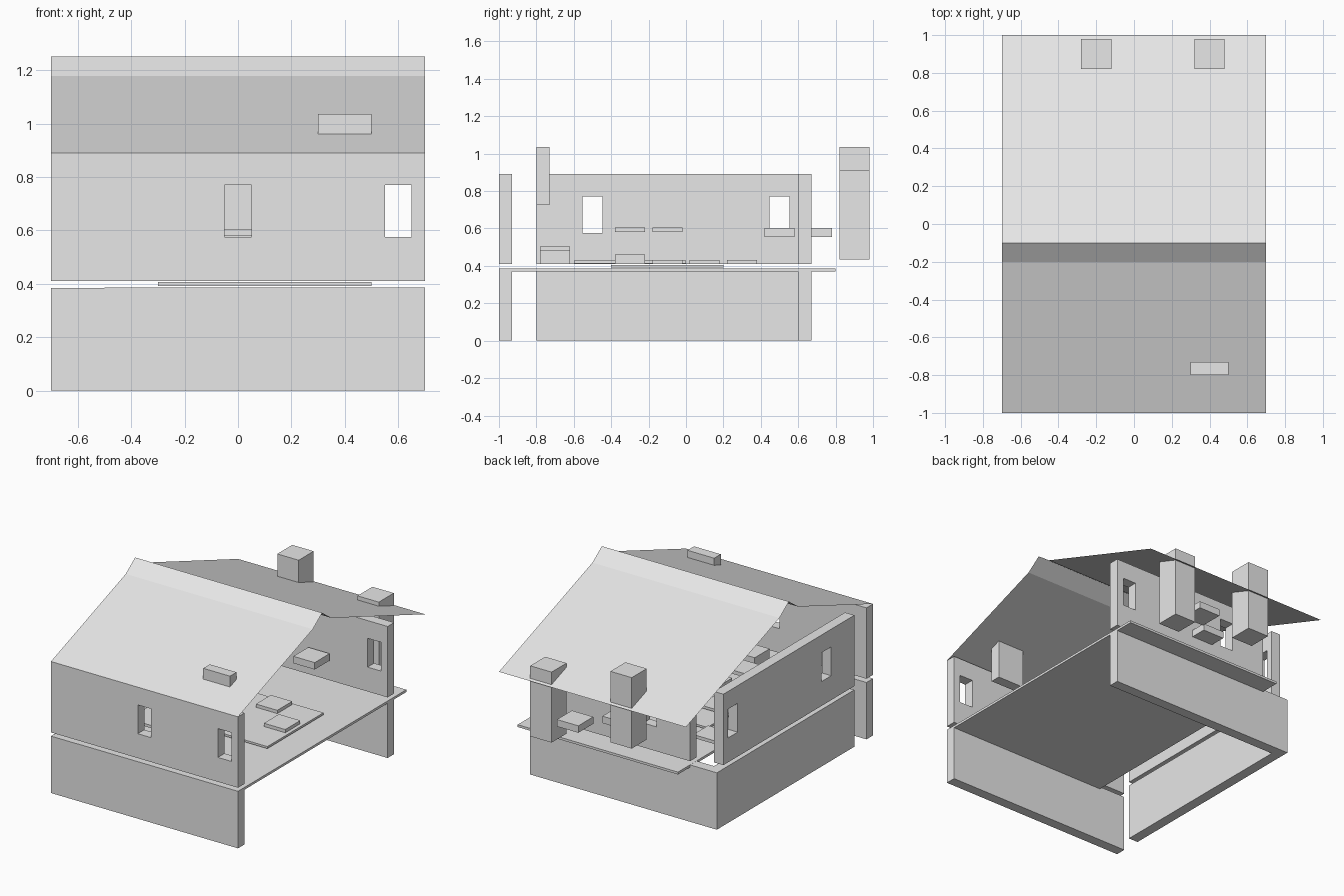
import bpy

if "Cube" in bpy.data.objects:
    bpy.data.objects.remove(bpy.data.objects["Cube"])

grey = bpy.data.materials.new("pale_grey")
grey.diffuse_color = (0.8, 0.8, 0.8, 1)
grey.use_nodes = True
grey.node_tree.nodes["Principled BSDF"].inputs["Base Color"].default_value = grey.diffuse_color


def mesh_object(name, verts, faces):
    mesh = bpy.data.meshes.new(name)
    mesh.from_pydata(verts, [], faces)
    mesh.materials.append(grey)
    obj = bpy.data.objects.new(name, mesh)
    bpy.context.collection.objects.link(obj)
    return obj


def box(name, xr, yr, zr):
    verts = [(x, y, z) for x in xr for y in yr for z in zr]
    faces = [(0, 1, 3, 2), (4, 6, 7, 5), (0, 4, 5, 1),
             (2, 3, 7, 6), (0, 2, 6, 4), (1, 5, 7, 3)]
    return mesh_object(name, verts, faces)


def block(name, x, y, z0, z1, half=0.08):
    return box(name, (x - half, x + half), (y - half, y + half), (z0, z1))


def cut_window(wall, xr, yr):
    cutter = box(wall.name + "_window_cutter", xr, yr, (0.575, 0.77))
    cutter.hide_render = True
    cutter.hide_viewport = True
    mod = wall.modifiers.new("window", 'BOOLEAN')
    mod.operation = 'DIFFERENCE'
    mod.solver = 'EXACT'
    mod.object = cutter


# Ground storey walls
LOW, HIGH = (0, 0.385), (0.41, 0.89)
box("lower_front_wall", (-0.7, 0.7), (-1, -0.93), LOW)
box("lower_back_wall", (-0.7, 0.7), (0.6, 0.67), LOW)
box("lower_left_wall", (-0.7, -0.63), (-0.8, 0.6), LOW)

# Floor slab with balcony overhang, and rug
box("floor_slab", (-0.5, 0.7), (-1, 0.8), (0.37, 0.386))
box("rug", (-0.3, 0.5), (-0.4, 0.2), (0.392, 0.406))

# Upper storey walls with window openings
front = box("upper_front_wall", (-0.7, 0.7), (-1, -0.93), HIGH)
back = box("upper_back_wall", (-0.5, 0.7), (0.6, 0.67), HIGH)
left = box("upper_left_wall", (-0.7, -0.63), (-0.8, 0.6), HIGH)
for x in (0, 0.6):
    cut_window(front, (x - 0.05, x + 0.05), (-1.05, -0.88))
for x in (-0.2, 0.6):
    cut_window(back, (x - 0.05, x + 0.05), (0.55, 0.72))
for y in (-0.5, 0.5):
    cut_window(left, (-0.75, -0.58), (y - 0.053, y + 0.053))

# Thin roof sheet with a steeper ridge
profile = [(-1, 0.89), (-0.2, 1.177), (-0.1, 1.25), (0, 1.177), (1, 0.82)]
n = len(profile)
mesh_object("roof",
            [(x, y, z) for x in (-0.7, 0.7) for y, z in profile],
            [(i, n + i, n + i + 1, i + 1) for i in range(n - 1)])

# Chimneys
box("front_chimney", (0.3, 0.5), (-0.8, -0.73), (0.725, 1.035))
block("tall_back_chimney", -0.2, 0.9, 0.555, 1.035)
block("short_back_chimney", 0.4, 0.9, 0.435, 0.912)

# Furniture blocks
box("mattress", (-0.4, -0.1), (-0.6, 0), (0.412, 0.43))
for name, x, y, z0, z1 in [
    ("front_stool", 0.2, -0.7, 0.41, 0.485),
    ("front_table", 0, -0.7, 0.41, 0.505),
    ("middle_stool", 0, -0.3, 0.41, 0.46),
    ("shelf_front", -0.2, -0.3, 0.58, 0.605),
    ("shelf_rear", 0, -0.1, 0.58, 0.605),
    ("cushion_right", 0.4, -0.1, 0.41, 0.432),
    ("cushion_middle", 0.2, 0.1, 0.41, 0.432),
    ("cushion_left", -0.4, 0.3, 0.41, 0.432),
    ("inner_shelf", 0.2, 0.5, 0.555, 0.602),
    ("balcony_shelf", 0, 0.7, 0.555, 0.602),
    ("outer_shelf", 0.2, 0.9, 0.555, 0.602),
]:
    block(name, x, y, z0, z1)
